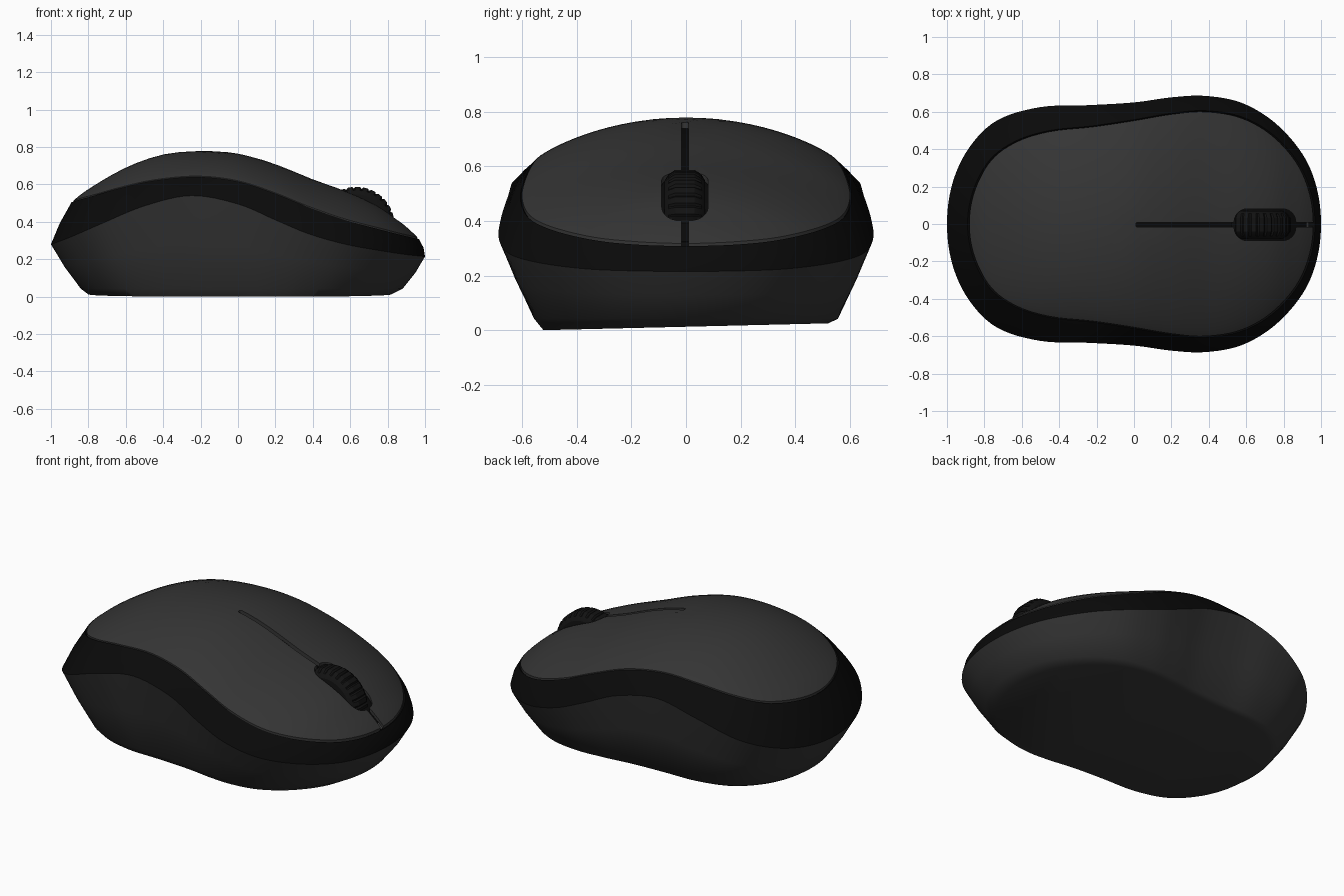
import bpy, bmesh, math

if "Cube" in bpy.data.objects:
    bpy.data.objects.remove(bpy.data.objects["Cube"])

# Half outlines, back to front: band lower edge (x, y, z), band upper edge (x, y, z)
EDGES = [
    (-1.00, 0.00, 0.28, -0.89, 0.00, 0.505),
    (-0.97, 0.22, 0.29, -0.86, 0.18, 0.515),
    (-0.88, 0.41, 0.325, -0.77, 0.345, 0.54),
    (-0.73, 0.555, 0.39, -0.63, 0.445, 0.58),
    (-0.50, 0.625, 0.485, -0.45, 0.50, 0.62),
    (-0.25, 0.635, 0.54, -0.22, 0.525, 0.64),
    (0.00, 0.65, 0.495, 0.00, 0.558, 0.615),
    (0.20, 0.677, 0.41, 0.20, 0.592, 0.55),
    (0.38, 0.685, 0.335, 0.38, 0.606, 0.477),
    (0.575, 0.648, 0.28, 0.57, 0.575, 0.41),
    (0.755, 0.54, 0.247, 0.735, 0.485, 0.365),
    (0.90, 0.375, 0.225, 0.87, 0.34, 0.33),
    (0.975, 0.20, 0.217, 0.943, 0.18, 0.313),
    (1.00, 0.00, 0.215, 0.968, 0.00, 0.308),
]
# Centre line of the top cover (x, z)
CREST = [(-0.89, 0.505), (-0.8, 0.575), (-0.6, 0.69), (-0.4, 0.76), (-0.2, 0.778),
         (0, 0.765), (0.2, 0.708), (0.4, 0.627), (0.6, 0.555), (0.75, 0.485),
         (0.84, 0.42), (0.91, 0.365), (0.968, 0.308)]


def spline(pts, steps=6):
    """Catmull-Rom curve through pts, which include one guide point at each end."""
    out = []
    for a, b, c, d in zip(pts, pts[1:], pts[2:], pts[3:]):
        for k in range(steps):
            t = k / steps
            out.append(tuple(0.5 * (2 * q + (r - p) * t + (2 * p - 5 * q + 4 * r - s) * t * t
                                    + (3 * q - p - 3 * r + s) * t ** 3)
                             for p, q, r, s in zip(a, b, c, d)))
    return out + [tuple(pts[-2])]


def flip(row):
    return (row[0], -row[1], row[2], row[3], -row[4], row[5])


def lookup(table, x):
    for (x0, v0), (x1, v1) in zip(table, table[1:]):
        if x <= x1:
            t = max(0, (x - x0) / max(x1 - x0, 1e-6))
            return v0 + (v1 - v0) * t
    return table[-1][1]


half = spline([flip(EDGES[1])] + EDGES + [flip(EDGES[-2])])
full = half + [flip(r) for r in half[-2:0:-1]]
LOWER = [r[:3] for r in full]
UPPER = [r[3:] for r in full]
WIDTH = [(r[3], r[4]) for r in half]
RIM = [(r[3], r[5]) for r in half]
TOP = spline([CREST[0]] + CREST + [CREST[-1]])


def cover_z(x, y):
    rim, w = lookup(RIM, x), max(lookup(WIDTH, x), 1e-4)
    return rim + (lookup(TOP, x) - rim) * max(0, 1 - (y / w) ** 2) ** 0.88


def scaled(ring, sx, sy, dx=0.0, z=None, dz=0.0):
    return [(p[0] * sx + dx, p[1] * sy, (p[2] if z is None else z) + dz) for p in ring]


def mix(a, b, t, bulge):
    return [tuple(u + (v - u) * t + (bulge * u if i < 2 else 0)
                  for i, (u, v) in enumerate(zip(p, q))) for p, q in zip(a, b)]


def material(name, grey):
    m = bpy.data.materials.new(name)
    m.diffuse_color = (grey, grey, grey, 1)
    m.use_nodes = True
    m.node_tree.nodes["Principled BSDF"].inputs["Base Color"].default_value = m.diffuse_color
    return m


def smooth(ob, angle=30):
    bpy.ops.object.select_all(action='DESELECT')
    ob.select_set(True)
    bpy.context.view_layer.objects.active = ob
    bpy.ops.object.shade_smooth_by_angle(angle=math.radians(angle))


def loft(name, rings, mat, start=True, end=True, angle=30):
    bm = bmesh.new()
    vs = [[bm.verts.new(p) for p in ring] for ring in rings]
    n = len(rings[0])
    for a, b in zip(vs, vs[1:]):
        for i in range(n):
            j = (i + 1) % n
            bm.faces.new((a[i], a[j], b[j], b[i]))
    if start:
        bm.faces.new(vs[0][::-1])
    if end:
        bm.faces.new(vs[-1])
    bmesh.ops.recalc_face_normals(bm, faces=bm.faces)
    me = bpy.data.meshes.new(name)
    bm.to_mesh(me)
    bm.free()
    ob = bpy.data.objects.new(name, me)
    bpy.context.collection.objects.link(ob)
    me.materials.append(mat)
    smooth(ob, angle)
    return ob


def cover_rings(limit, drop, n=16):
    """Nested rings on the cover surface, from the middle out to the rim."""
    rings = []
    for k in range(1, n + 1):
        s = limit * math.sin(k / n * math.pi / 2)
        ring = [(0.04 + (x - 0.04) * s, y * s) for x, y, _ in UPPER]
        rings.append([(x, y, cover_z(x, y) - drop) for x, y in ring])
    return rings


shell = material("shell_grey", 0.035)
gloss = material("band_black", 0.003)
rubber = material("wheel_black", 0.006)

# Lower body with a chamfered, slightly tilted underside
sole = [(x, y, 0.0125 + 0.024 * y) for x, y, _ in scaled(LOWER, 0.81, 0.76, 0.01)]
chamfer = scaled(LOWER, 0.86, 0.81, 0.02, z=0.042)
loft("lower_body", [sole, chamfer, mix(chamfer, LOWER, 0.5, 0.01), LOWER], shell,
     end=False, angle=48)

# Dark band around the middle, with a small inner ledge under the cover
loft("side_band", [LOWER, mix(LOWER, UPPER, 0.5, 0.008), UPPER,
                   scaled(UPPER, 0.965, 0.965, dz=-0.02)], gloss, start=False, end=False)

# Dark deck below the cover, seen through the slot and wheel opening
loft("inner_deck", cover_rings(0.95, 0.03), gloss, end=False)

# Top cover as a thin closed shell
top = cover_rings(0.99, 0.0)
under = cover_rings(0.99, 0.022)
cover = loft("top_cover", under + top[::-1], shell)


def cut(ob, x0, x1, y, half_width, radius):
    bpy.ops.mesh.primitive_cube_add(size=1, location=((x0 + x1) / 2, y, 0.5))
    c = bpy.context.object
    c.scale = (x1 - x0, half_width * 2, 1)
    bpy.ops.object.transform_apply(location=False, rotation=False)
    bm = bmesh.new()
    bm.from_mesh(c.data)
    uprights = [e for e in bm.edges if abs(e.verts[0].co.z - e.verts[1].co.z) > 0.5]
    bmesh.ops.bevel(bm, geom=uprights, offset=radius, segments=6, profile=0.5, affect='EDGES')
    bm.to_mesh(c.data)
    bm.free()
    mod = ob.modifiers.new("cut", 'BOOLEAN')
    mod.operation, mod.solver, mod.object = 'DIFFERENCE', 'EXACT', c
    bpy.context.view_layer.objects.active = ob
    bpy.ops.object.modifier_apply(modifier=mod.name)
    bpy.data.objects.remove(c)


# Button slot and wheel opening
cut(cover, 0.01, 1.05, -0.004, 0.013, 0.01)
cut(cover, 0.535, 0.865, -0.004, 0.085, 0.07)
smooth(cover)

# Ribbed scroll wheel
profile = [(-0.074, 0.13, 0), (-0.074, 0.165, 0), (-0.06, 0.186, 0.3), (-0.035, 0.196, 1),
           (0.035, 0.196, 1), (0.06, 0.186, 0.3), (0.074, 0.165, 0), (0.074, 0.13, 0)]
RIBS = 30
wheel_rings = []
for y, r, rib in profile:
    ring = []
    for i in range(RIBS * 5):
        a = 2 * math.pi * i / (RIBS * 5)
        rr = r + rib * (0.009 if i % 5 < 4 else 0)
        ring.append((0.632 + rr * math.cos(a), y - 0.004, 0.382 + rr * math.sin(a)))
    wheel_rings.append(ring)
loft("scroll_wheel", wheel_rings, rubber)
